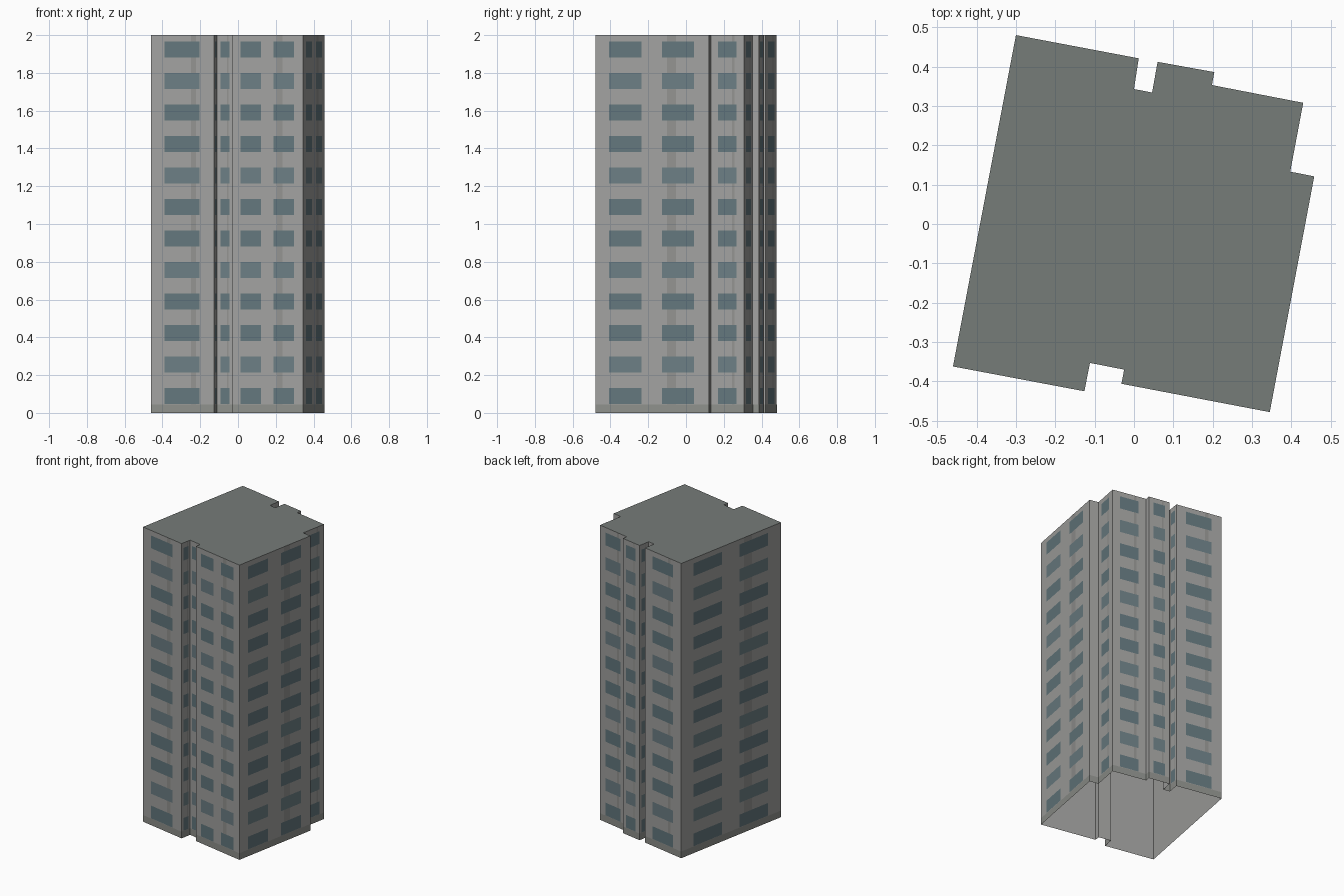
import bpy, bmesh
from mathutils import Vector

if "Cube" in bpy.data.objects:
    bpy.data.objects.remove(bpy.data.objects["Cube"])

HEIGHT = 2.0
FLOORS = 12
PITCH = HEIGHT / FLOORS

# Footprint, counter-clockwise from the front left corner
PLAN = [(-0.46, -0.362), (-0.126, -0.425), (-0.112, -0.353), (-0.025, -0.37),
        (-0.032, -0.406), (0.345, -0.478), (0.458, 0.121), (0.397, 0.133),
        (0.43, 0.308), (0.198, 0.353), (0.204, 0.386), (0.06, 0.412),
        (0.046, 0.334), (0.0, 0.343), (0.012, 0.421), (-0.30, 0.48)]
PTS = [Vector((x, y, 0)) for x, y in PLAN]
WALLS = list(zip(PTS, PTS[1:] + PTS[:1]))


def material(name, rgb):
    m = bpy.data.materials.new(name)
    m.diffuse_color = (*rgb, 1)
    m.use_nodes = True
    m.node_tree.nodes["Principled BSDF"].inputs["Base Color"].default_value = m.diffuse_color
    return m


def make_object(name, bm, mat):
    mesh = bpy.data.meshes.new(name)
    bm.to_mesh(mesh)
    bm.free()
    mesh.materials.append(mat)
    ob = bpy.data.objects.new(name, mesh)
    bpy.context.collection.objects.link(ob)
    return ob


def panel(bm, wall, f0, f1, z0, z1, offset):
    """Rectangle lying on a wall, between fractions f0 and f1 of its length."""
    a, b = wall
    d = b - a
    n = Vector((d.y, -d.x, 0)).normalized() * offset
    corners = [(f0, z0), (f1, z0), (f1, z1), (f0, z1)]
    bm.faces.new([bm.verts.new(a + d * f + n + Vector((0, 0, z))) for f, z in corners])


def openings(wall):
    """Window spans along a wall: none, one or two by its length."""
    length = (wall[1] - wall[0]).length
    if length < 0.065 or wall[0] == PTS[12]:
        return []
    if length < 0.36:
        return [(0.21, 0.77)]
    return [(0.12, 0.405), (0.585, 0.87)]


concrete = material("concrete", (0.36, 0.36, 0.35))
roofing = material("roofing", (0.18, 0.20, 0.19))
plinth = material("plinth", (0.27, 0.28, 0.26))
stain = material("stain", (0.29, 0.29, 0.28))
glass = material("glass", (0.125, 0.185, 0.205))
pale_glass = material("pale_glass", (0.15, 0.21, 0.23))

# Outer walls, open underneath
bm = bmesh.new()
for w in WALLS:
    panel(bm, w, 0, 1, 0, HEIGHT, 0)
bmesh.ops.remove_doubles(bm, verts=bm.verts, dist=0.0001)
make_object("walls", bm, concrete)

# Flat roof
bm = bmesh.new()
bm.faces.new([bm.verts.new(p + Vector((0, 0, HEIGHT))) for p in PTS])
make_object("roof", bm, roofing)

# Darker band at the foot of the walls
bm = bmesh.new()
for w in WALLS:
    panel(bm, w, 0, 1, 0, 0.045, 0.0006)
make_object("base_band", bm, plinth)

# Vertical weathering streaks
bm = bmesh.new()
for w in WALLS:
    if openings(w):
        panel(bm, w, 0.63, 0.71, 0.045, HEIGHT, 0.0006)
make_object("wall_streaks", bm, stain)

# Windows, every third floor a little paler
dark, pale = bmesh.new(), bmesh.new()
for w in WALLS:
    for f0, f1 in openings(w):
        for k in range(FLOORS):
            z = 0.09 + k * PITCH
            panel(pale if k % 3 == 1 else dark, w, f0, f1, z - 0.043, z + 0.043, 0.0012)
make_object("windows", dark, glass)
make_object("pale_windows", pale, pale_glass)
